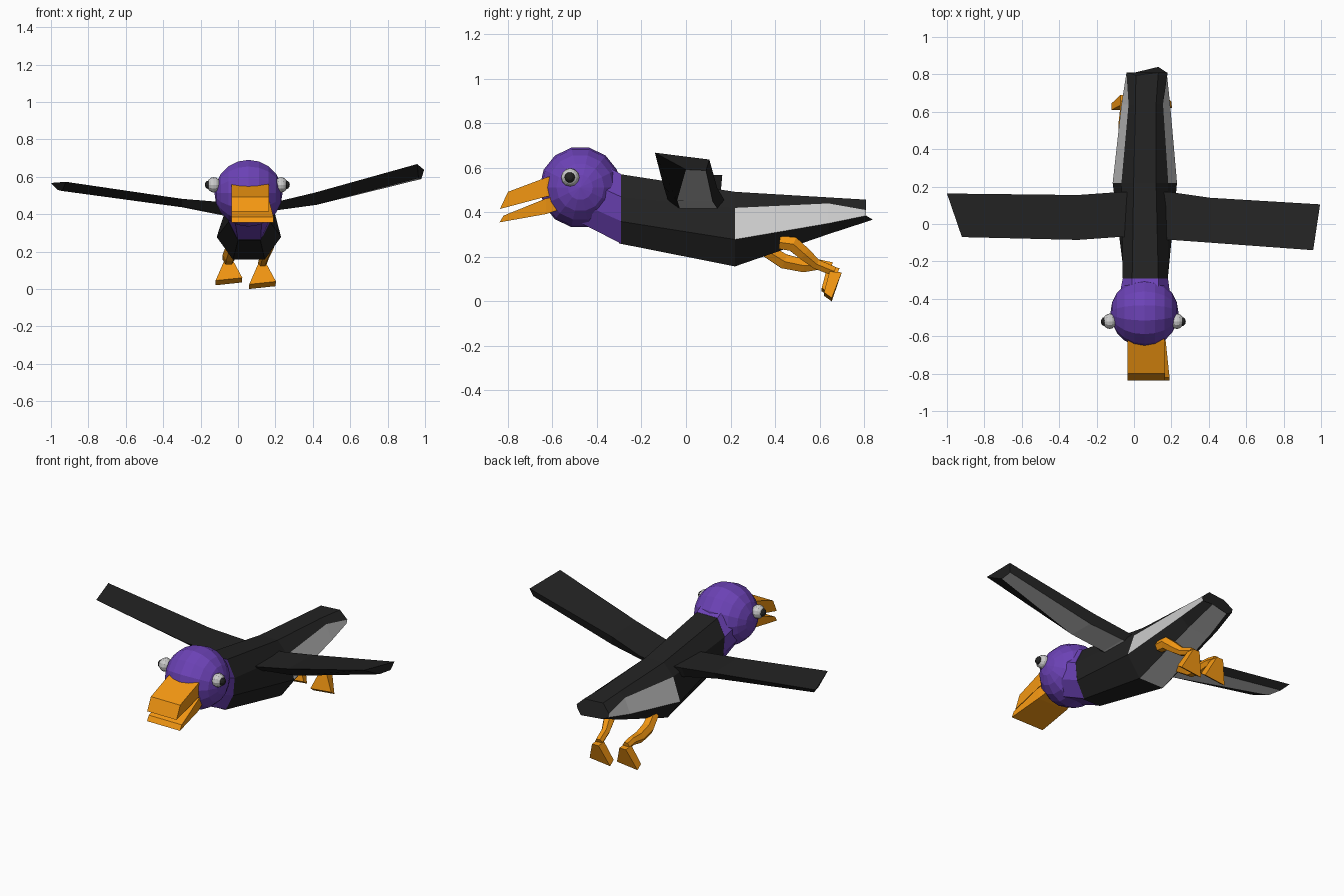
import bpy, bmesh
from math import pi, cos, sin
from mathutils import Vector, Matrix

if "Cube" in bpy.data.objects:
    bpy.data.objects.remove(bpy.data.objects["Cube"])


def material(name, rgb):
    m = bpy.data.materials.new(name)
    m.diffuse_color = (*rgb, 1)
    m.use_nodes = True
    m.node_tree.nodes["Principled BSDF"].inputs["Base Color"].default_value = m.diffuse_color
    return m


BLACK = material("black", (0.017, 0.017, 0.017))
GREY = material("light_grey", (0.6, 0.6, 0.6))
PURPLE = material("purple", (0.15, 0.055, 0.47))
ORANGE = material("orange", (0.9, 0.31, 0.006))


def finish(name, bm, mats):
    bmesh.ops.recalc_face_normals(bm, faces=bm.faces)
    me = bpy.data.meshes.new(name)
    bm.to_mesh(me)
    bm.free()
    for m in mats:
        me.materials.append(m)
    ob = bpy.data.objects.new(name, me)
    bpy.context.collection.objects.link(ob)
    return ob


def loft(name, sections, mats, accent=lambda ring, side: False):
    """Skin a list of equal-length point rings; accent picks the second material."""
    bm = bmesh.new()
    rings = [[bm.verts.new(p) for p in s] for s in sections]
    n = len(rings[0])
    for r, (a, b) in enumerate(zip(rings, rings[1:])):
        for i in range(n):
            j = (i + 1) % n
            f = bm.faces.new((a[i], a[j], b[j], b[i]))
            f.material_index = int(accent(r, i))
    bm.faces.new(rings[0])
    bm.faces.new(rings[-1])
    return finish(name, bm, mats)


def ball(name, centre, scale, seg, rings, mat):
    bm = bmesh.new()
    bmesh.ops.create_uvsphere(bm, u_segments=seg, v_segments=rings, radius=1)
    m = (Matrix.Translation(centre) @ Matrix.Diagonal((*scale, 1))
         @ Matrix.Rotation(pi / 2, 4, 'Y'))
    bmesh.ops.transform(bm, matrix=m, verts=bm.verts)
    return finish(name, bm, [mat])


def tube(name, path, radii, mat, sides=6):
    pts = [Vector(p) for p in path]
    rings = []
    for i, p in enumerate(pts):
        d = (pts[min(i + 1, len(pts) - 1)] - pts[max(i - 1, 0)]).normalized()
        u = Vector((1, 0, 0))
        u = (u - d * u.dot(d)).normalized()
        v = d.cross(u)
        rings.append([p + (u * cos(2 * pi * k / sides) + v * sin(2 * pi * k / sides)) * radii[i]
                      for k in range(sides)])
    return loft(name, rings, [mat])


def octagon(y, cx, widths, heights):
    """Ring from half widths and heights of the top, upper, lower and bottom edges."""
    right = [(cx + w, y, z) for w, z in zip(widths, heights)]
    left = [(cx - w, y, z) for w, z in zip(widths, heights)]
    return [left[0]] + right + left[:0:-1]


# body, with grey panels on the rear flanks and belly
neck_ring = octagon(-0.30, 0.06, (0.07, 0.12, 0.11, 0.06), (0.572, 0.47, 0.36, 0.26))
tail = octagon(0.81, 0.07, (0.06, 0.11, 0.105, 0.065), (0.457, 0.41, 0.385, 0.365))
tail[4] = (0.13, 0.84, 0.367)
tail[0] = (0.01, 0.795, 0.457)
loft("body", [
    neck_ring,
    octagon(0.22, 0.058, (0.06, 0.125, 0.172, 0.085), (0.492, 0.42, 0.278, 0.157)),
    octagon(0.64, 0.063, (0.055, 0.092, 0.13, 0.075), (0.467, 0.44, 0.35, 0.302)),
    tail], [BLACK, GREY], lambda r, i: r >= 1 and i in (2, 4, 6))

# head and neck
ball("head", (0.056, -0.475, 0.512), (0.182, 0.183, 0.183), 14, 10, PURPLE)
loft("neck", [
    octagon(-0.47, 0.056, (0.07, 0.15, 0.14, 0.07), (0.67, 0.55, 0.44, 0.35)),
    [(p[0] * 1.01, -0.292, p[2]) for p in neck_ring]], [PURPLE])

# eyes
for side, label in ((-1, "left"), (1, "right")):
    cx = 0.05
    ball(label + "_eye", (cx + side * 0.18, -0.52, 0.557), (0.036, 0.041, 0.041), 12, 8, GREY)
    ball(label + "_pupil", (cx + side * 0.208, -0.522, 0.557), (0.019, 0.024, 0.024), 10, 6, BLACK)


# beak: each half is a lofted wedge
def slab(y_top, y_bot, x0, x1, top, bot):
    return [(x0, y_top, top), (x1, y_top, top), (x1, y_bot, bot), (x0, y_bot, bot)]


loft("upper_beak", [slab(-0.56, -0.56, -0.03, 0.155, 0.575, 0.48),
                    slab(-0.63, -0.63, -0.035, 0.165, 0.556, 0.47),
                    slab(-0.80, -0.836, -0.035, 0.165, 0.492, 0.415)], [ORANGE])
loft("lower_beak", [slab(-0.56, -0.56, -0.03, 0.155, 0.475, 0.415),
                    slab(-0.63, -0.63, -0.035, 0.17, 0.462, 0.392),
                    slab(-0.82, -0.838, -0.035, 0.19, 0.385, 0.355)], [ORANGE])

# wings: rings of front top, rear top, rear bottom, front bottom
left_wing = [
    [(0.05, -0.07, 0.45), (0.05, 0.175, 0.45), (0.05, 0.15, 0.37), (0.05, -0.04, 0.37)],
    [(-0.09, -0.07, 0.465), (-0.09, 0.17, 0.462), (-0.09, 0.14, 0.395), (-0.09, -0.03, 0.40)],
    [(-0.30, -0.085, 0.482), (-0.30, 0.155, 0.48), (-0.30, 0.13, 0.437), (-0.30, -0.03, 0.44)],
    [(-0.92, -0.07, 0.573), (-1.0, 0.163, 0.567), (-0.965, 0.13, 0.53), (-0.94, 0.05, 0.524)]]
right_wing = [
    [(0.05, -0.08, 0.44), (0.05, 0.175, 0.44), (0.05, 0.15, 0.38), (0.05, -0.04, 0.38)],
    [(0.20, -0.085, 0.465), (0.20, 0.17, 0.46), (0.20, 0.14, 0.42), (0.20, -0.03, 0.42)],
    [(0.41, -0.10, 0.515), (0.41, 0.14, 0.51), (0.42, 0.12, 0.45), (0.42, -0.04, 0.452)],
    [(0.958, -0.14, 0.668), (0.995, 0.105, 0.637), (0.98, 0.09, 0.588), (0.965, 0.0, 0.592)]]
for label, rings in (("left", left_wing), ("right", right_wing)):
    loft(label + "_wing", rings, [BLACK, GREY], lambda r, i: i == 2)

# legs and webbed feet
legs = {
    "left": [(-0.03, 0.36, 0.23), (-0.045, 0.44, 0.18), (-0.05, 0.53, 0.16), (-0.05, 0.60, 0.165),
             (-0.05, 0.655, 0.155)],
    "right": [(0.165, 0.42, 0.265), (0.165, 0.48, 0.258), (0.155, 0.53, 0.215), (0.14, 0.585, 0.168),
              (0.13, 0.665, 0.135)]}
for label, path in legs.items():
    tube(label + "_leg", path, (0.034, 0.038, 0.034, 0.026, 0.024), ORANGE)
    x, y, z = path[-1]
    loft(label + "_foot", [
        [(x - 0.022, y - 0.02, z), (x + 0.022, y - 0.02, z),
         (x + 0.022, y + 0.035, z - 0.005), (x - 0.022, y + 0.035, z - 0.005)],
        [(x - 0.07, y - 0.045, z - 0.11), (x + 0.073, y - 0.045, z - 0.095),
         (x + 0.07, y - 0.01, z - 0.12), (x - 0.07, y - 0.01, z - 0.135)]], [ORANGE])
